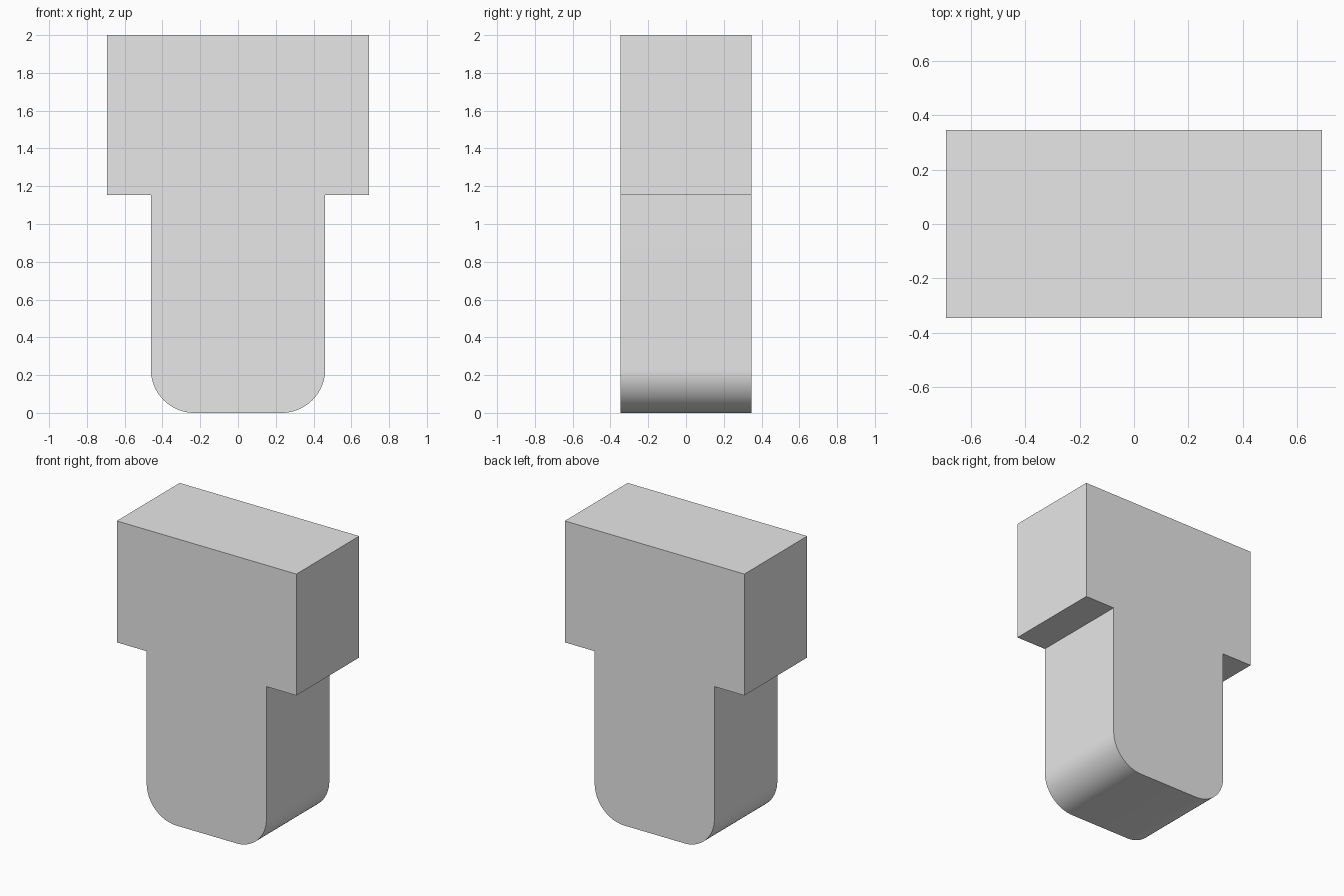
import bpy
import bmesh
from math import sin, cos, pi, radians

# Remove the default cube
cube = bpy.data.objects.get("Cube")
if cube:
    bpy.data.objects.remove(cube, do_unlink=True)

# Proportions, measured in modules of the total height
UNIT = 2 / 26
HEAD_HALF = 9 * UNIT
STEM_HALF = 6 * UNIT
HALF_DEPTH = 4.5 * UNIT
STEP_Z = 15 * UNIT
HEIGHT = 26 * UNIT
RADIUS = 3 * UNIT
ARC_STEPS = 24

# Plain grey material
grey = bpy.data.materials.new("light_grey")
grey.use_nodes = True
colour = (0.8, 0.8, 0.8, 1)
grey.diffuse_color = colour
grey.node_tree.nodes["Principled BSDF"].inputs["Base Color"].default_value = colour

# Right half of the T profile: rounded foot, stem, shoulder, head
half = []
for i in range(ARC_STEPS + 1):
    a = pi / 2 * i / ARC_STEPS
    half.append((STEM_HALF - RADIUS + RADIUS * sin(a), RADIUS - RADIUS * cos(a)))
half += [(STEM_HALF, STEP_Z), (HEAD_HALF, STEP_Z), (HEAD_HALF, HEIGHT)]
outline = half + [(-x, z) for x, z in reversed(half)]

# Extrude the profile from front to back
bm = bmesh.new()
front = bm.faces.new([bm.verts.new((x, -HALF_DEPTH, z)) for x, z in outline])
result = bmesh.ops.extrude_face_region(bm, geom=[front], use_keep_orig=True)
back = [v for v in result["geom"] if isinstance(v, bmesh.types.BMVert)]
bmesh.ops.translate(bm, verts=back, vec=(0, 2 * HALF_DEPTH, 0))
bmesh.ops.recalc_face_normals(bm, faces=bm.faces[:])
mesh = bpy.data.meshes.new("t_block")
bm.to_mesh(mesh)
bm.free()
mesh.materials.append(grey)

block = bpy.data.objects.new("t_block", mesh)
bpy.context.collection.objects.link(block)

# Smooth the rounded foot, keep all other edges sharp
bpy.ops.object.select_all(action="DESELECT")
block.select_set(True)
bpy.context.view_layer.objects.active = block
bpy.ops.object.shade_smooth_by_angle(angle=radians(30))
